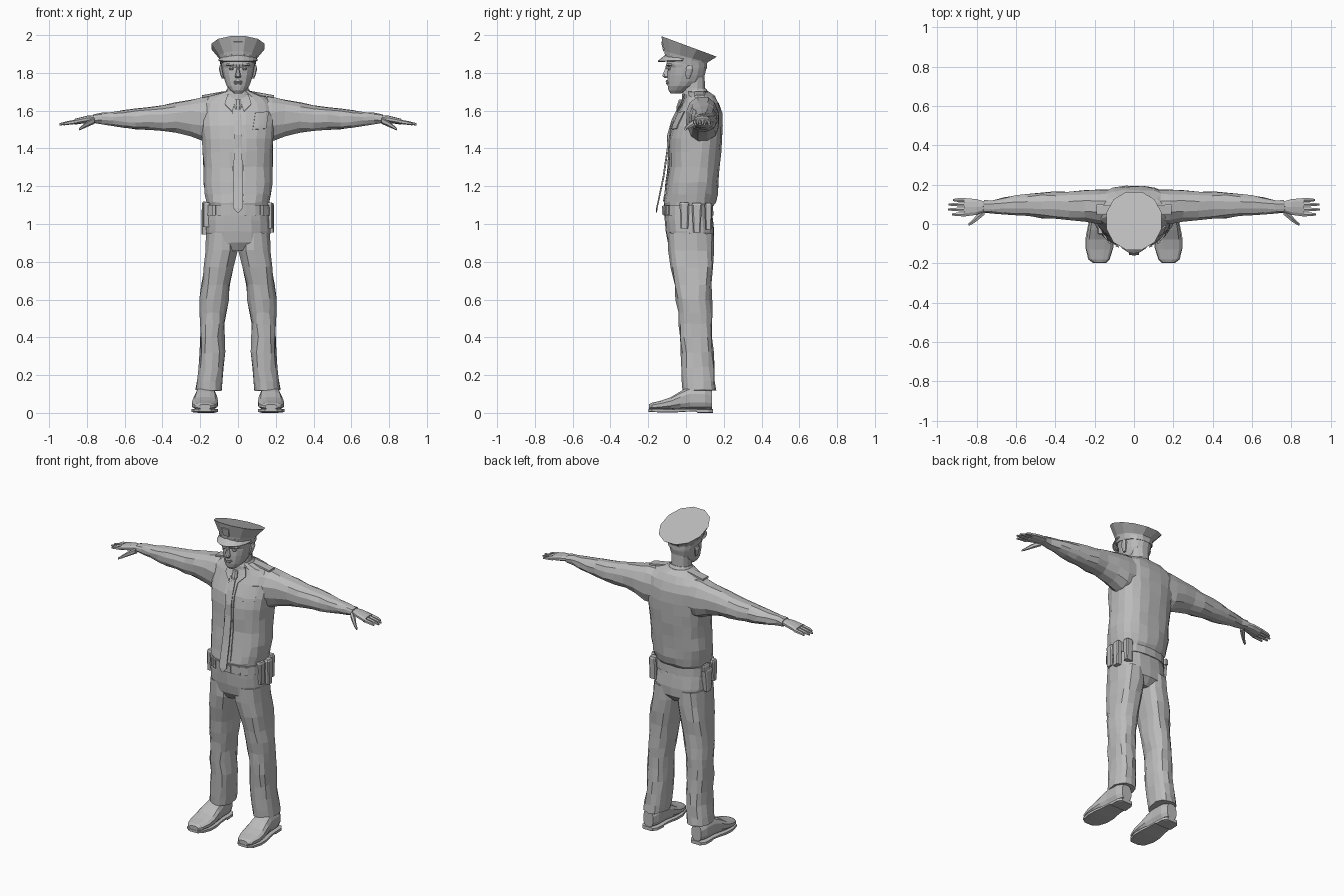
import bpy, bmesh, math, random
from mathutils import Vector
from mathutils.bvhtree import BVHTree

random.seed(4)
grey = bpy.data.materials.new("plain grey")
grey.diffuse_color = (0.5, 0.5, 0.5, 1)


def finish(name, bm, mirror=False, thick=0):
    bmesh.ops.recalc_face_normals(bm, faces=bm.faces)
    me = bpy.data.meshes.new(name)
    bm.to_mesh(me)
    bm.free()
    me.materials.append(grey)
    ob = bpy.data.objects.new(name, me)
    bpy.context.collection.objects.link(ob)
    if thick:
        m = ob.modifiers.new("thickness", 'SOLIDIFY')
        m.thickness = thick
        m.offset = 0
    if mirror:
        ob.modifiers.new("mirror", 'MIRROR')
    return ob


def loft(name, rings, axis='z', n=14, p=2.3, jitter=0, mirror=False):
    """Skin rounded sections: (position, lo1, hi1, lo2, hi2[, tilt along y])."""
    bm = bmesh.new()
    loops = []
    for t, a0, a1, b0, b1, *tilt in rings:
        loop = []
        for i in range(n):
            w = 2 * math.pi * (i + .5) / n
            c, s = math.cos(w), math.sin(w)
            u = (a0 + a1) / 2 + (a1 - a0) / 2 * math.copysign(abs(c) ** (2 / p), c)
            v = (b0 + b1) / 2 + (b1 - b0) / 2 * math.copysign(abs(s) ** (2 / p), s)
            co = {'x': (t, u, v), 'y': (u, t, v),
                  'z': (u, v, t + (tilt[0] * v if tilt else 0))}[axis]
            off = [random.uniform(-jitter, jitter) for _ in range(3)]
            loop.append(bm.verts.new(Vector(co) + Vector(off)))
        loops.append(loop)
    for lo, hi in zip(loops, loops[1:]):
        for i in range(n):
            j = (i + 1) % n
            bm.faces.new((lo[i], lo[j], hi[j], hi[i]))
    bm.faces.new(loops[0])
    bm.faces.new(loops[-1])
    return finish(name, bm, mirror)


def patch(name, target, corners, lift=.004, n=5, mirror=False):
    """Thin plate laid on the front of target; corners are (x, z)."""
    tree = BVHTree.FromObject(target, bpy.context.evaluated_depsgraph_get())
    bm = bmesh.new()
    a, b, c, d = [Vector(q) for q in corners]
    grid = []
    for i in range(n + 1):
        row = []
        for j in range(n + 1):
            q = a.lerp(b, i / n).lerp(d.lerp(c, i / n), j / n)
            hit = tree.ray_cast(Vector((q.x, -1, q.y)), Vector((0, 1, 0)))[0]
            row.append(bm.verts.new((q.x, (hit.y if hit else 0) - lift, q.y)))
        grid.append(row)
    for i in range(n):
        for j in range(n):
            bm.faces.new((grid[i][j], grid[i + 1][j], grid[i + 1][j + 1], grid[i][j + 1]))
    return finish(name, bm, mirror, .006)


def box(name, x0, x1, y0, y1, z0, z1, taper=0):
    return loft(name, [(z0, x0, x1, y0 + taper, y1 - taper), (z1 - .01, x0, x1, y0, y1),
                       (z1, x0 + .005, x1 - .005, y0 + .005, y1 - .005)], n=8, p=5)


# Shirt
shirt = loft("shirt", [
    (1.085, -.16, .16, -.112, .138), (1.115, -.168, .168, -.115, .158),
    (1.16, -.178, .178, -.112, .168), (1.22, -.182, .182, -.10, .172),
    (1.30, -.182, .182, -.09, .178), (1.38, -.186, .186, -.088, .188),
    (1.45, -.19, .19, -.09, .195), (1.52, -.195, .195, -.075, .196),
    (1.59, -.20, .20, -.04, .192), (1.64, -.19, .19, -.018, .175),
    (1.675, -.15, .15, -.005, .15), (1.70, -.075, .075, -.005, .12)],
    n=20, p=2.5, jitter=.004)

# Sleeves
loft("sleeve", [
    (.11, .0, .175, 1.44, 1.675), (.18, .0, .178, 1.435, 1.675),
    (.25, .01, .172, 1.465, 1.66), (.33, .015, .164, 1.485, 1.645),
    (.40, .022, .166, 1.488, 1.63), (.47, .03, .162, 1.495, 1.62),
    (.54, .038, .156, 1.502, 1.61), (.60, .042, .146, 1.51, 1.602),
    (.66, .048, .134, 1.52, 1.596), (.72, .054, .122, 1.528, 1.587),
    (.765, .056, .12, 1.533, 1.582)], axis='x', n=12, jitter=.004, mirror=True)

# Hands with four fingers and a thumb
loft("palm", [(.755, .064, .114, 1.54, 1.576), (.80, .045, .128, 1.535, 1.573),
              (.865, .036, .134, 1.526, 1.557)], axis='x', n=10, mirror=True)
for k, (y, tip) in enumerate([(.122, .92), (.099, .942), (.074, .945), (.049, .925)]):
    loft(f"finger_{k + 1}", [(.855, y - .012, y + .012, 1.53, 1.553),
                             (.90, y - .010, y + .010, 1.525, 1.545),
                             (tip, y - .006, y + .006, 1.522, 1.534)],
         axis='x', n=6, mirror=True)
loft("thumb", [(.76, .045, .085, 1.53, 1.565), (.80, .012, .048, 1.513, 1.543),
               (.825, -.004, .018, 1.502, 1.522), (.842, -.01, .004, 1.495, 1.508)],
     axis='x', n=6, mirror=True)

# Trousers
hips = loft("trouser_hips", [
    (.86, -.06, .06, -.07, .11), (.90, -.165, .165, -.098, .148),
    (.96, -.172, .172, -.108, .15), (1.02, -.17, .17, -.114, .143),
    (1.08, -.165, .165, -.116, .138)], n=18, p=2.5, jitter=.003)
loft("trouser_leg", [
    (.12, .086, .224, -.018, .16), (.17, .084, .215, -.022, .156),
    (.24, .076, .206, -.026, .15), (.32, .07, .203, -.03, .146),
    (.40, .072, .203, -.034, .142), (.47, .07, .203, -.036, .14),
    (.53, .062, .204, -.042, .137), (.60, .05, .202, -.052, .135),
    (.68, .042, .194, -.064, .14), (.77, .026, .184, -.08, .146),
    (.86, .004, .174, -.094, .15), (.95, .0, .168, -.10, .145)],
    n=14, p=2.5, jitter=.005, mirror=True)

# Shoes
loft("shoe", [
    (-.197, .145, .205, .018, .046), (-.18, .125, .23, .016, .054),
    (-.13, .108, .244, .016, .066), (-.08, .104, .244, .016, .084),
    (-.03, .108, .236, .016, .115), (.02, .115, .226, .016, .14),
    (.10, .118, .222, .016, .14), (.138, .135, .205, .02, .12)],
    axis='y', n=12, p=2.7, mirror=True)
loft("sole", [
    (-.199, .142, .208, .006, .022), (-.18, .122, .234, .004, .022),
    (-.12, .103, .249, .002, .022), (-.06, .103, .247, .002, .022),
    (.0, .112, .234, .006, .022), (.055, .114, .228, .008, .022),
    (.06, .112, .228, 0, .022), (.12, .117, .225, 0, .022),
    (.143, .135, .207, 0, .022)], axis='y', n=8, p=6, mirror=True)

# Belt, buckle, loops and gear
belt = loft("belt", [(1.045, -.174, .174, -.12, .146), (1.10, -.172, .172, -.121, .145)],
            n=20, p=2.5)
patch("buckle", belt, [(-.035, 1.05), (.035, 1.05), (.035, 1.095), (-.035, 1.095)], n=2)
for x in (.085, .125):
    patch("belt_loop", belt, [(x - .008, 1.047), (x + .008, 1.047),
                              (x + .008, 1.098), (x - .008, 1.098)], n=1, mirror=True)
box("front_pouch", .145, .184, -.035, .018, .975, 1.115, .006)
box("middle_pouch", .155, .192, .03, .085, .955, 1.11, .008)
box("rear_pouch", .12, .168, .098, .14, .97, 1.11, .006)
box("holster", -.194, -.155, .0, .075, .945, 1.085, .016)
box("sidearm_grip", -.19, -.168, .025, .085, 1.08, 1.12)
box("radio_pouch", -.186, -.145, -.055, -.01, .985, 1.115, .005)

# Shirt details: placket, pocket, shoulder straps, collar and tie
patch("placket", shirt, [(-.03, 1.12), (.03, 1.12), (.03, 1.62), (-.03, 1.62)], n=10)
patch("chest_plate", shirt, [(.078, 1.50), (.148, 1.505), (.162, 1.595), (.092, 1.59)], .005)
loft("shoulder_strap", [(.075, .045, .095, 1.685, 1.703), (.19, .045, .1, 1.668, 1.682)],
     axis='x', n=8, p=6, mirror=True)
loft("collar_band", [(1.655, -.085, .085, -.022, .13, .12), (1.69, -.07, .07, -.02, .115, .12),
                     (1.705, -.06, .06, -.014, .106, .12)], n=14)
patch("collar_wing", shirt, [(.008, 1.665), (.032, 1.595), (.07, 1.635), (.055, 1.688)],
      .008, mirror=True)
loft("tie_knot", [(1.605, -.013, .013, -.052, -.03), (1.625, -.022, .022, -.05, -.02),
                  (1.66, -.017, .017, -.038, -.005)], n=8)
loft("tie", [(1.06, -.004, .004, -.16, -.154), (1.085, -.027, .027, -.158, -.15),
             (1.25, -.025, .025, -.124, -.114), (1.40, -.022, .022, -.102, -.092),
             (1.47, -.02, .02, -.1, -.088), (1.55, -.018, .018, -.077, -.063),
             (1.61, -.012, .012, -.048, -.034)], n=8, p=5)

# Neck and head
loft("neck", [(1.64, -.062, .062, -.015, .11), (1.72, -.056, .056, -.015, .102),
              (1.79, -.058, .058, -.01, .10)], n=12)
loft("head", [
    (1.692, -.024, .024, -.082, -.025), (1.708, -.042, .042, -.094, .01),
    (1.73, -.06, .06, -.098, .05), (1.755, -.07, .07, -.1, .085),
    (1.785, -.079, .079, -.1, .1), (1.815, -.085, .085, -.098, .108),
    (1.828, -.087, .087, -.096, .11), (1.845, -.089, .089, -.105, .11),
    (1.89, -.09, .09, -.10, .10)], n=16, p=2.2)
loft("nose", [(1.772, -.012, .012, -.112, -.085), (1.782, -.018, .018, -.126, -.085),
              (1.795, -.014, .014, -.124, -.085), (1.82, -.008, .008, -.112, -.085),
              (1.845, -.01, .01, -.106, -.085)], n=8)
loft("lips", [(1.738, -.016, .016, -.104, -.08), (1.745, -.025, .025, -.108, -.08),
              (1.75, -.026, .026, -.104, -.08), (1.755, -.024, .024, -.109, -.08),
              (1.762, -.012, .012, -.105, -.08)], n=8)
loft("brow", [(1.836, .014, .06, -.1, -.06), (1.843, .012, .066, -.106, -.06),
              (1.85, .014, .062, -.102, -.06)], n=8, mirror=True)
loft("eye", [(1.815, .024, .046, -.096, -.07), (1.822, .02, .05, -.101, -.07),
             (1.83, .024, .046, -.097, -.07)], n=8, mirror=True)
loft("ear", [(1.77, .074, .086, .0, .02), (1.79, .076, .094, -.004, .03),
             (1.82, .08, .102, -.002, .04), (1.838, .082, .098, .006, .036)],
     n=8, mirror=True)

# Peaked cap
loft("cap_band", [(1.845, -.094, .094, -.108, .112, -.2), (1.875, -.1, .1, -.115, .112, -.24)],
     n=16)
crown = loft("cap_crown", [(1.87, -.1, .1, -.116, .113, -.24),
                           (1.885, -.104, .104, -.118, .118, -.26),
                           (1.946, -.145, .145, -.136, .168, -.37)], n=12, p=2.1)
patch("cap_emblem", crown, [(-.02, 1.915), (.02, 1.915), (.025, 1.965), (-.025, 1.965)], n=2)

# Visor: a drooping crescent on the front of the cap
bm = bmesh.new()
rows = []
for i in range(11):
    w = math.pi * (1.04 + .92 * i / 10)
    c, s = math.cos(w), math.sin(w)
    rows.append((bm.verts.new((.097 * c, .108 * s, 1.872 - .02 * s)),
                 bm.verts.new((.104 * c, .148 * s, 1.866 + .006 * s))))
for a, b in zip(rows, rows[1:]):
    bm.faces.new((a[0], a[1], b[1], b[0]))
finish("cap_visor", bm, thick=.007)
